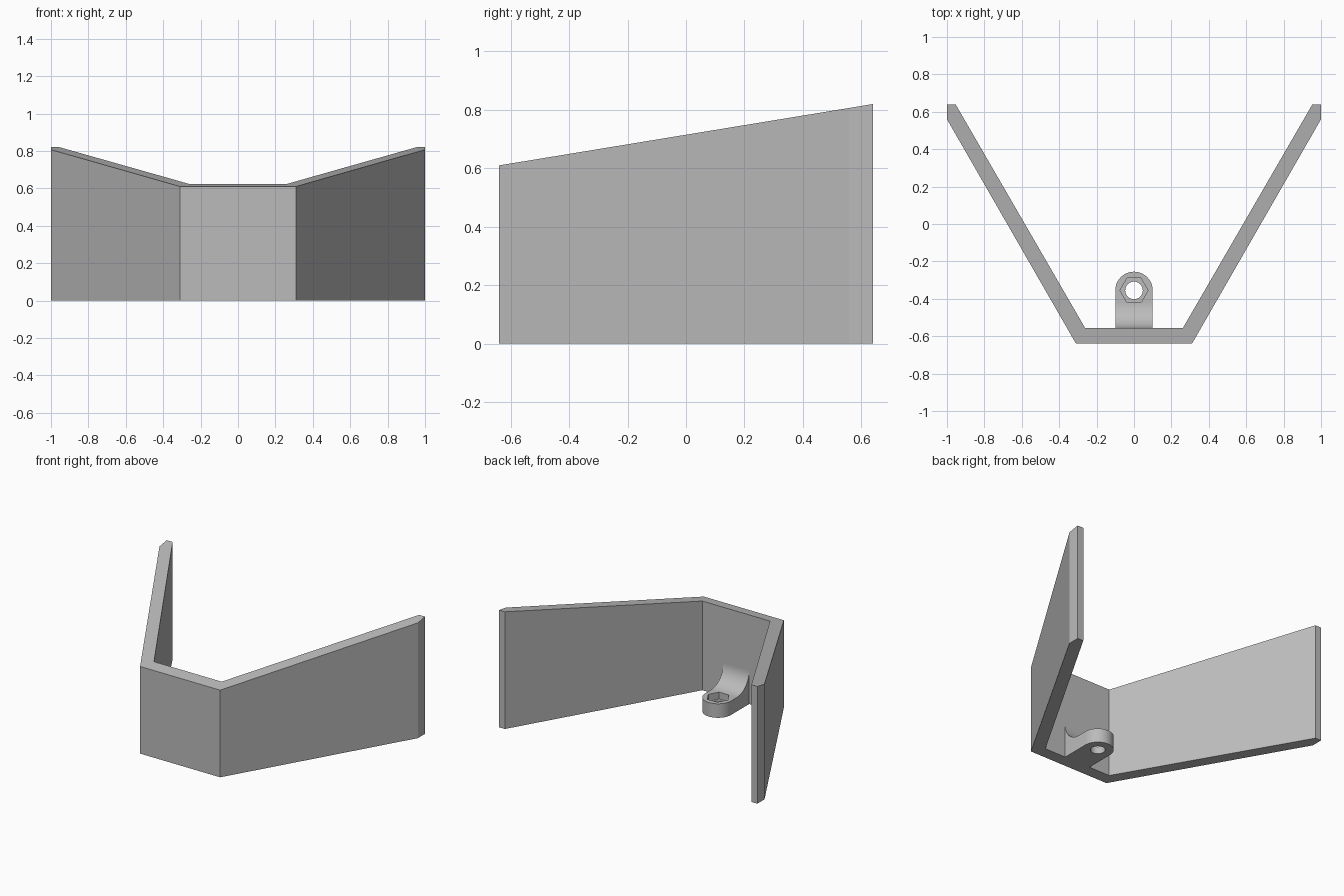
import bpy, bmesh
from math import sin, cos, pi
from mathutils import Vector

if "Cube" in bpy.data.objects:
    bpy.data.objects.remove(bpy.data.objects["Cube"])

grey = bpy.data.materials.new("plain grey")
grey.use_nodes = True
colour = (0.5, 0.5, 0.5, 1)
grey.diffuse_color = colour
grey.node_tree.nodes["Principled BSDF"].inputs["Base Color"].default_value = colour


def prism(name, points, depth):
    """Closed solid made by sweeping a planar outline along a vector."""
    bm = bmesh.new()
    face = bm.faces.new([bm.verts.new(p) for p in points])
    swept = bmesh.ops.extrude_face_region(bm, geom=[face])["geom"]
    bmesh.ops.translate(bm, vec=Vector(depth),
                        verts=[v for v in swept if isinstance(v, bmesh.types.BMVert)])
    bmesh.ops.recalc_face_normals(bm, faces=bm.faces)
    mesh = bpy.data.meshes.new(name)
    bm.to_mesh(mesh)
    bm.free()
    mesh.materials.append(grey)
    obj = bpy.data.objects.new(name, mesh)
    bpy.context.collection.objects.link(obj)
    return obj


def circle(radius, count, y, z):
    return [(radius * cos(2 * pi * i / count), y + radius * sin(2 * pi * i / count), z)
            for i in range(count)]


def activate(obj):
    bpy.ops.object.select_all(action="DESELECT")
    obj.select_set(True)
    bpy.context.view_layer.objects.active = obj


def cut(obj, tool, operation="DIFFERENCE"):
    """Apply a boolean and discard the helper."""
    activate(obj)
    mod = obj.modifiers.new("cut", "BOOLEAN")
    mod.operation, mod.object, mod.solver = operation, tool, "EXACT"
    bpy.ops.object.modifier_apply(modifier=mod.name)
    bpy.data.objects.remove(tool)


# Bent wall: mirrored plan outline, with its top sloping up to the back
FRONT, BACK, INNER = -0.64, 0.64, -0.555
half = [(0.31, FRONT), (1, 0.56), (1, BACK), (0.954, BACK), (0.262, INNER)]
plan = half + [(-x, y) for x, y in reversed(half)]
wall = prism("bent_wall", [(x, y, 0) for x, y in plan], (0, 0, 1))
for v in wall.data.vertices:
    if v.co.z > 0.5:
        v.co.z = 0.61 + (v.co.y - FRONT) * 0.21 / (BACK - FRONT)

# Mounting lug: side profile with a concave fillet, trimmed to a rounded plan
THICK, FILLET, HOLE_Y, R = 0.098, 0.135, -0.355, 0.1
side = [(INNER, 0)]
for i in range(25):
    a = i / 24 * pi / 2
    side.append((INNER + FILLET * (1 - cos(a)), THICK + FILLET * (1 - sin(a))))
side += [(-0.2, THICK), (-0.2, 0)]
lug = prism("mounting_lug", [(-0.2, y, z) for y, z in side], (0.4, 0, 0))
rounded = [(R * cos(pi * i / 32), HOLE_Y + R * sin(pi * i / 32), -0.1) for i in range(33)]
rounded += [(-R, -0.7, -0.1), (R, -0.7, -0.1)]
cut(lug, prism("lug_plan", rounded, (0, 0, 0.6)), "INTERSECT")

# Bolt hole and hexagonal nut recess
cut(lug, prism("bolt_hole", circle(0.047, 40, HOLE_Y, -0.1), (0, 0, 0.5)))
cut(lug, prism("nut_recess", circle(0.075, 6, HOLE_Y, 0.05), (0, 0, 0.3)))
activate(lug)
bpy.ops.object.shade_smooth_by_angle(angle=pi / 6)
